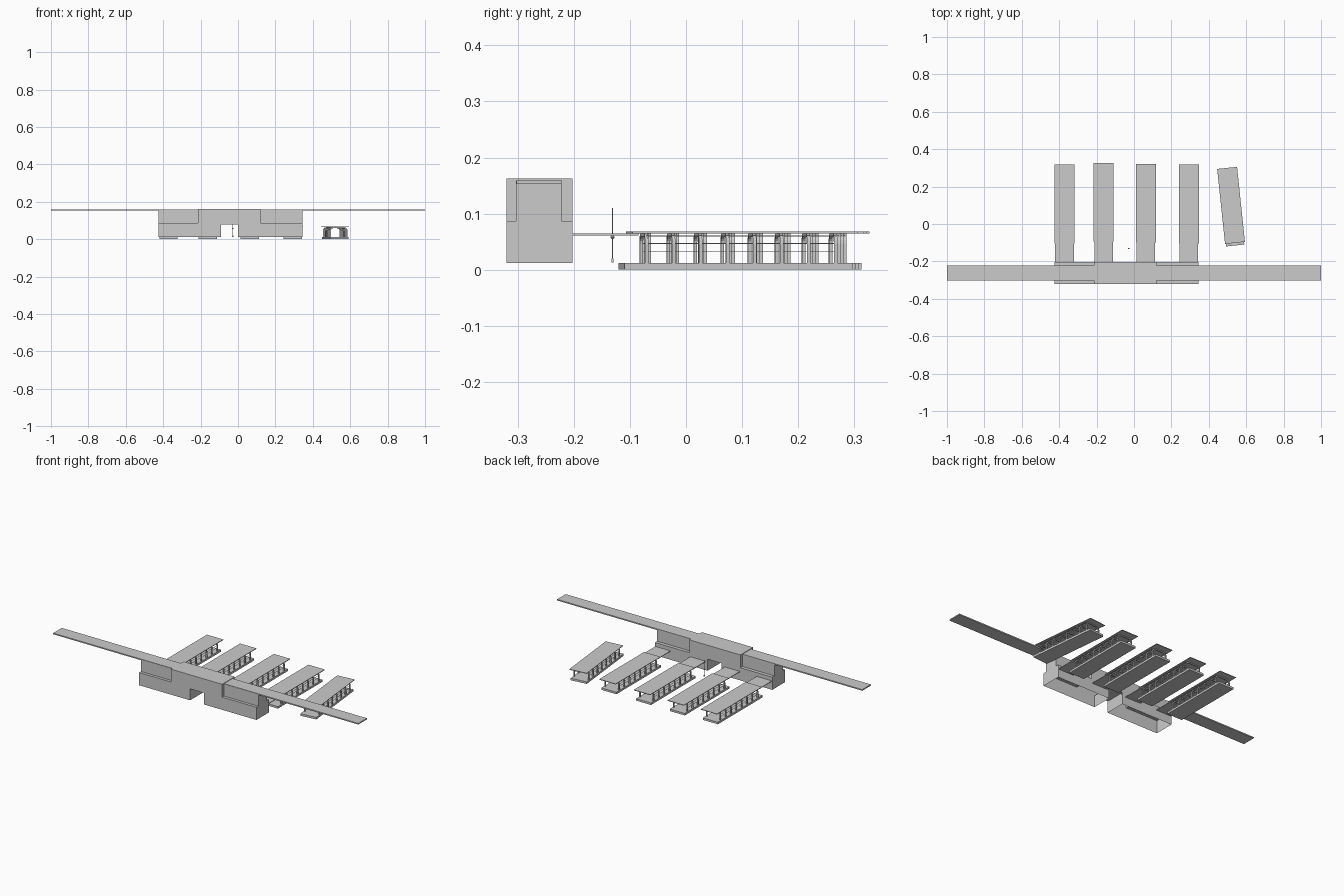
import bpy, bmesh, math
from mathutils import Matrix, Vector

if "Cube" in bpy.data.objects:
    bpy.data.objects.remove(bpy.data.objects["Cube"])

grey = bpy.data.materials.new("light_grey")
grey.diffuse_color = (0.6, 0.6, 0.6, 1)
grey.use_nodes = True
grey.node_tree.nodes["Principled BSDF"].inputs["Base Color"].default_value = grey.diffuse_color


def finish(name, bm, matrix=None):
    bmesh.ops.recalc_face_normals(bm, faces=bm.faces)
    if matrix:
        bm.transform(matrix)
    me = bpy.data.meshes.new(name)
    bm.to_mesh(me)
    bm.free()
    me.materials.append(grey)
    ob = bpy.data.objects.new(name, me)
    bpy.context.collection.objects.link(ob)
    return ob


def add_box(bm, x0, x1, y0, y1, z0, z1):
    m = Matrix.Translation(((x0 + x1) / 2, (y0 + y1) / 2, (z0 + z1) / 2))
    m = m @ Matrix.Diagonal((x1 - x0, y1 - y0, z1 - z0, 1))
    bmesh.ops.create_cube(bm, size=1, matrix=m)


def box(name, *dims, matrix=None):
    bm = bmesh.new()
    add_box(bm, *dims)
    return finish(name, bm, matrix)


def prism(bm, start, end, skip=(), caps=(True, True)):
    """Join two matching outlines, leaving out the listed edges."""
    a = [bm.verts.new(p) for p in start]
    b = [bm.verts.new(p) for p in end]
    n = len(a)
    for i in range(n):
        if i not in skip:
            j = (i + 1) % n
            bm.faces.new((a[i], a[j], b[j], b[i]))
    if caps[0]:
        bm.faces.new(a)
    if caps[1]:
        bm.faces.new(b[::-1])


# Station building: full-height middle with a passage, open underneath
YF, YB, Z0, ZL, ZT = -0.32, -0.202, 0.012, 0.087, 0.163
middle = [(-0.215, Z0), (-0.09, Z0), (-0.09, 0.08), (0, 0.08), (0, Z0),
          (0.12, Z0), (0.12, ZL), (0.12, ZT), (-0.215, ZT), (-0.215, ZL)]
bm = bmesh.new()
prism(bm, [(x, YF, z) for x, z in middle], [(x, YB, z) for x, z in middle],
      skip=(0, 4, 5, 9))
finish("building_middle", bm)

# Stepped wings at both ends
wing = [(YF, Z0), (YF, ZL), (-0.303, ZL), (-0.303, 0.158), (-0.222, 0.158),
        (-0.222, ZL), (YB, ZL), (YB, Z0)]
for name, inner, outer in (("left", -0.215, -0.424), ("right", 0.12, 0.345)):
    bm = bmesh.new()
    prism(bm, [(inner, y, z) for y, z in wing], [(outer, y, z) for y, z in wing],
          skip=(7,), caps=(False, True))
    finish("building_wing_" + name, bm)

# Long elevated deck
box("elevated_deck", -1, 1, -0.302, -0.222, 0.153, 0.16)


def rounded_arch(half, top, radius, base):
    pts = [(-half, base)]
    for cx, a0 in ((-half + radius, 180), (half - radius, 90)):
        for k in range(5):
            a = math.radians(a0 - 22.5 * k)
            pts.append((cx + radius * math.cos(a), top - radius + radius * math.sin(a)))
    return pts + [(half, base)]


def platform(name, matrix, y0, y1, c0, c1):
    """Platform slab, portal frames, rails and roof, centred on x = 0."""
    box(name + "_slab", -0.049, 0.049, y0, y1, 0, 0.012, matrix=matrix)
    box(name + "_roof", -0.0535, 0.0535, c0, c1, 0.0645, 0.068, matrix=matrix)
    # Rounded portal frames
    outline = (rounded_arch(0.048, 0.0645, 0.018, 0.012)
               + rounded_arch(0.041, 0.059, 0.013, 0.012)[::-1])
    bm = bmesh.new()
    for i in range(8):
        y = y0 + 0.04 + i * (y1 - y0 - 0.07) / 7
        half = len(outline) // 2
        a = [bm.verts.new((x, y - 0.003, z)) for x, z in outline]
        b = [bm.verts.new((x, y + 0.003, z)) for x, z in outline]
        n = len(outline)
        for k in range(n):
            j = (k + 1) % n
            bm.faces.new((a[k], a[j], b[j], b[k]))
        for k in range(half - 1):
            q = (k, k + 1, n - 2 - k, n - 1 - k)
            bm.faces.new([a[v] for v in q])
            bm.faces.new([b[v] for v in reversed(q)])
    finish(name + "_frames", bm, matrix)
    # Thin rails between the frames
    bm = bmesh.new()
    for x in (-0.0445, 0.0445):
        for z in (0.033, 0.047, 0.06):
            add_box(bm, x - 0.0007, x + 0.0007, y0 + 0.04, y1 - 0.03,
                    z - 0.0007, z + 0.0007)
    finish(name + "_rails", bm, matrix)


# Four platforms joined to the building by walkways
for i, (x, end) in enumerate(((-0.372, 0.317), (-0.162, 0.327),
                              (0.063, 0.322), (0.293, 0.317))):
    m = Matrix.Translation((x, 0, 0))
    platform("platform_%d" % (i + 1), m, end - 0.432, end - 0.014, end - 0.42, end)
    box("walkway_%d" % (i + 1), -0.05, 0.05, YB - 0.002, -0.085, 0.061, 0.0645, matrix=m)

# Separate angled platform
m = Matrix.Translation((0.519, 0.098, 0)) @ Matrix.Rotation(math.radians(6), 4, 'Z')
platform("angled_platform", m, -0.214, 0.195, -0.2, 0.203)

# Small lamp post behind the passage
bm = bmesh.new()
bmesh.ops.create_cone(bm, segments=8, radius1=0.001, radius2=0.001, depth=0.095,
                      cap_ends=True, matrix=Matrix.Translation((-0.028, -0.131, 0.0625)))
finish("lamp_post", bm)
bm = bmesh.new()
bmesh.ops.create_icosphere(bm, subdivisions=2, radius=0.0035,
                           matrix=Matrix.Translation((-0.028, -0.131, 0.058)))
finish("lamp_globe", bm)
box("post_base", -0.031, -0.025, -0.133, -0.129, 0.013, 0.02)
